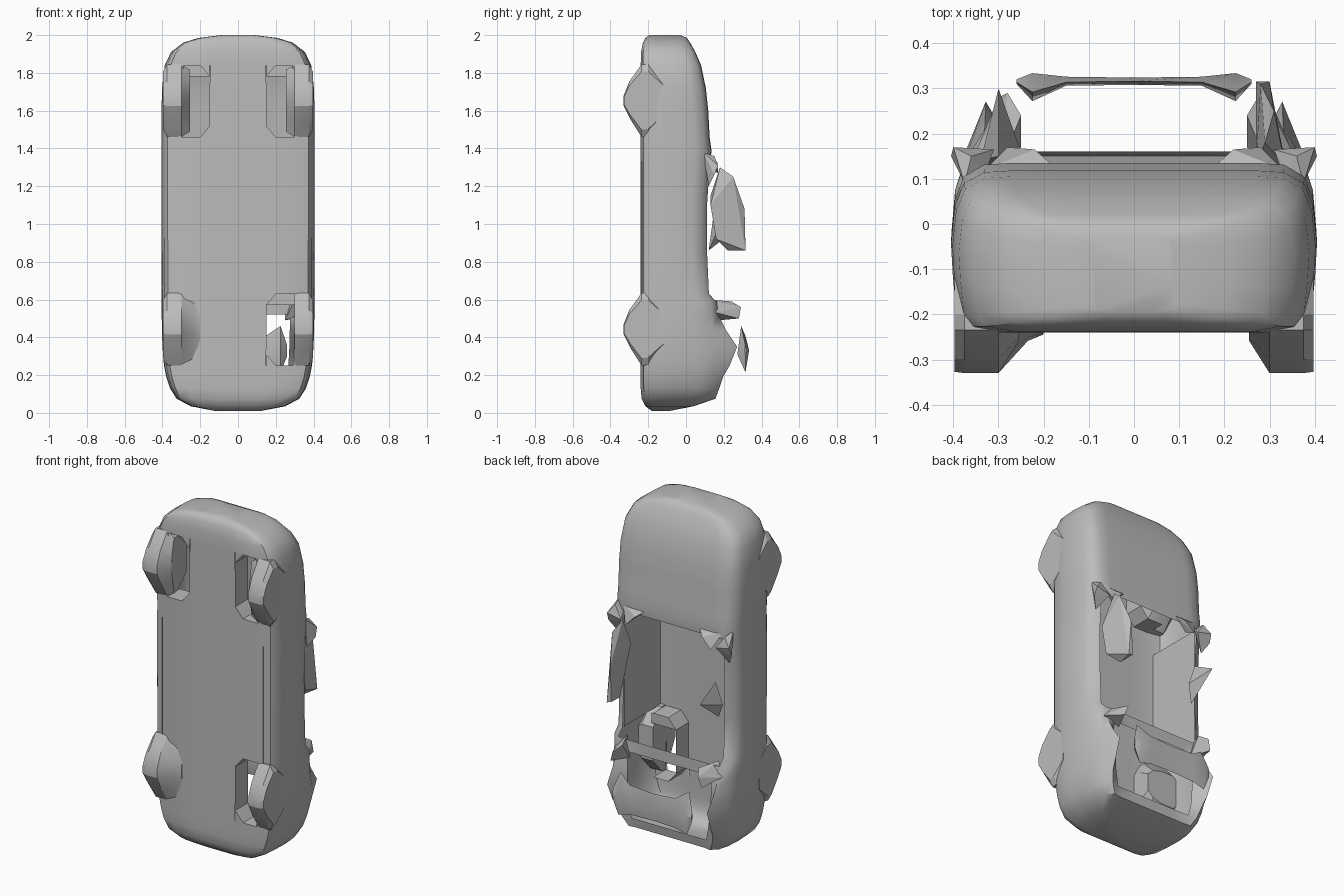
import bpy, bmesh, math

if "Cube" in bpy.data.objects:
    bpy.data.objects.remove(bpy.data.objects["Cube"])

grey = bpy.data.materials.new("plain grey")
grey.diffuse_color = (0.5, 0.5, 0.5, 1)
grey.use_nodes = True
grey.node_tree.nodes["Principled BSDF"].inputs["Base Color"].default_value = grey.diffuse_color


def finish(name, bm, angle=35):
    bmesh.ops.recalc_face_normals(bm, faces=bm.faces)
    me = bpy.data.meshes.new(name)
    bm.to_mesh(me)
    bm.free()
    me.materials.append(grey)
    ob = bpy.data.objects.new(name, me)
    bpy.context.collection.objects.link(ob)
    if angle:
        bpy.ops.object.select_all(action='DESELECT')
        ob.select_set(True)
        bpy.context.view_layer.objects.active = ob
        bpy.ops.object.shade_smooth_by_angle(angle=math.radians(angle))
    return ob


def loft(bm, rings):
    vs = [[bm.verts.new(p) for p in r] for r in rings]
    n = len(vs[0])
    for a, b in zip(vs, vs[1:]):
        for i in range(n):
            bm.faces.new((a[i], a[(i + 1) % n], b[(i + 1) % n], b[i]))
    bm.faces.new(vs[0])
    bm.faces.new(vs[-1])


def shard(name, pts):
    bm = bmesh.new()
    vs = [bm.verts.new(p) for p in pts]
    res = bmesh.ops.convex_hull(bm, input=vs)
    bmesh.ops.delete(bm, geom=[g for g in res["geom_interior"]
                               if isinstance(g, bmesh.types.BMVert)], context='VERTS')
    return finish(name, bm, 0)


def sheet(bm, quads):
    for q in quads:
        bm.faces.new([bm.verts.new(p) for p in q])


# Car body shell: (z, half width, underside y, upper y, tail fin rise)
SECTIONS = [
    (.01, .12, -.18, -.09, 0), (.035, .25, -.215, .04, 0), (.075, .325, -.235, .15, .01),
    (.13, .36, -.24, .16, .02), (.19, .38, -.24, .165, .035), (.25, .392, -.24, .165, .07),
    (.35, .40, -.24, .16, .115), (.44, .403, -.24, .155, .06), (.52, .404, -.24, .165, .01),
    (.59, .404, -.24, .165, 0), (.63, .404, -.24, .125, 0), (.85, .404, -.24, .115, 0),
    (1.1, .405, -.24, .115, 0), (1.33, .405, -.24, .13, 0), (1.39, .405, -.24, .135, 0),
    (1.46, .405, -.24, .125, 0), (1.6, .405, -.24, .118, 0), (1.72, .402, -.24, .105, 0),
    (1.84, .388, -.24, .08, 0), (1.91, .355, -.238, .05, 0), (1.96, .29, -.228, .022, 0),
    (1.985, .21, -.215, .005, 0), (2.0, .09, -.195, -.03, 0)]
HALF = [(0, 0), (.375, 0), (.74, 0), (.92, .04), (.97, .12), (.99, .35), (1, .55),
        (.98, .78), (.93, .92), (.82, .99), (.68, 1), (.4, 1), (0, 1)]
LIFT = {8: .3, 9: 1}
WELLS = {"rear": (.25, .63), "front": (1.46, 1.84)}


def section(z, w, b, t, rise):
    right = [(u * w, b + f * (t - b) + LIFT.get(i, 0) * rise, z)
             for i, (u, f) in enumerate(HALF)]
    return right + [(-x, y, zz) for x, y, zz in right[-2:0:-1]]


def is_open(strip, z, right):
    # The left rear well is filled by its wheel
    well = strip == 1 and (1.46 < z < 1.84 or (right and .25 < z < .63))
    cabin = strip >= 9 and .59 < z < 1.33
    trunk = strip >= 10 and .13 < z < .52
    return well or cabin or trunk


bm = bmesh.new()
rings = [[bm.verts.new(p) for p in section(*s)] for s in SECTIONS]
count = len(rings[0])
for k in range(len(rings) - 1):
    zm = (SECTIONS[k][0] + SECTIONS[k + 1][0]) / 2
    for i in range(count):
        if not is_open(min(i, count - 1 - i), zm, i < count / 2):
            j = (i + 1) % count
            bm.faces.new((rings[k][i], rings[k][j], rings[k + 1][j], rings[k + 1][i]))
bm.faces.new(rings[0])
bm.faces.new(rings[-1])
finish("car_body", bm, 40)

# Cabin side liners
bm = bmesh.new()
for s in (-1, 1):
    x = s * .331
    sheet(bm, [[(x, .11, .63), (x, .11, 1.33), (x, -.238, 1.33), (x, -.238, .63)]])
finish("cabin_liners", bm, 0)

# Wheel bulge outline: (offset in z, y)
BULGE = [(.19, -.235), (.10, -.30), (.025, -.33), (-.03, -.33), (-.10, -.295), (-.195, -.235)]

for s, side in ((-1, "left"), (1, "right")):
    for end, (z0, z1) in WELLS.items():
        zc = (z0 + z1) / 2 + .005
        filled = side == "left" and end == "rear"
        # Wheel bulge flush with the body side, inner face sloping
        steps = [(.385, 1, 1), (.375, 1, 1), (.30, 1, 1)]
        steps[0] = (.397, .8, .97)
        if filled:
            steps += [(.235, .85, .25), (.20, .5, .1)]
        elif end == "front":
            steps += [(.255, .85, .25)]
        bm = bmesh.new()
        loft(bm, [[(s * x, -.235 + (y + .235) * ky, zc + dz * kz) for dz, y in BULGE]
                  + [(s * x, -.2, zc - .19 * kz), (s * x, -.12, zc - .1 * kz),
                     (s * x, -.12, zc + .1 * kz), (s * x, -.2, zc + .19 * kz)]
                  for x, kz, ky in steps])
        finish(f"{end}_{side}_wheel", bm, 25)
        if filled:
            continue
        # Wheel housing walls
        bm = bmesh.new()
        path = [(.30, z0), (.20, z0), (.15, z0 + .06), (.15, z1 - .06), (.20, z1), (.30, z1)]
        sheet(bm, [[(s * a[0], -.24, a[1]), (s * b[0], -.24, b[1]),
                    (s * b[0], -.12, b[1]), (s * a[0], -.12, a[1])]
                   for a, b in zip(path, path[1:])])
        # Floor corners beside the chamfered housing
        sheet(bm, [[(s * .15, -.24, z), (s * .20, -.24, z), (s * .15, -.24, z + d)]
                   for z, d in ((z0, .06), (z1, -.06))])
        # Arch over the upper part of the housing
        sheet(bm, [[(s * .15, -.12, z1 - .06), (s * .20, -.12, z1), (s * .31, -.12, z1),
                    (s * .31, -.12, z1 - .06)]])
        finish(f"{end}_{side}_wheel_housing", bm, 0)

    # Door mirror
    shard(f"{side}_mirror", [(s * x, y, z) for x, y, z in (
        (.40, .17, 1.31), (.405, .15, 1.26), (.375, .09, 1.38), (.36, .15, 1.36),
        (.31, .165, 1.29), (.37, .12, 1.20), (.33, .11, 1.33))])
    # Rear pillar stub
    shard(f"{side}_rear_pillar", [(s * x, y, z) for x, y, z in (
        (.30, .12, .60), (.35, .16, .53), (.25, .17, .49), (.28, .29, .56),
        (.30, .28, .50), (.25, .24, .59))])
    # Ragged cowl corner
    shard(f"{side}_cowl_corner", [(s * x, y, z) for x, y, z in (
        (.33, .12, 1.37), (.22, .165, 1.33), (.18, .13, 1.36), (.28, .17, 1.27),
        (.26, .12, 1.29))])

# Right window blade and left window spike
shard("right_window_blade", [
    (.29, .18, 1.30), (.31, .25, 1.25), (.28, .31, 1.08), (.27, .315, .87), (.30, .315, .86),
    (.28, .22, .86), (.33, .16, .92), (.27, .13, 1.15), (.335, .13, 1.1)])
shard("left_window_spike", [
    (-.30, .30, 1.0), (-.34, .14, .95), (-.25, .16, .95), (-.30, .15, 1.08), (-.30, .12, .86)])

# Rear wing plate with thick diamond ends: x, then (y, z) round the section
WING = [(0, ((.316, .24), (.308, .31), (.316, .40), (.324, .31))),
        (.15, ((.316, .235), (.306, .31), (.314, .41), (.326, .32))),
        (.225, ((.315, .215), (.272, .31), (.292, .46), (.334, .33))),
        (.26, ((.315, .30), (.310, .33), (.314, .36), (.320, .33)))]
bm = bmesh.new()
cols = [(-x, sec) for x, sec in WING[:0:-1]] + WING
loft(bm, [[(x, y, z) for y, z in sec] for x, sec in cols])
finish("rear_wing", bm, 25)
